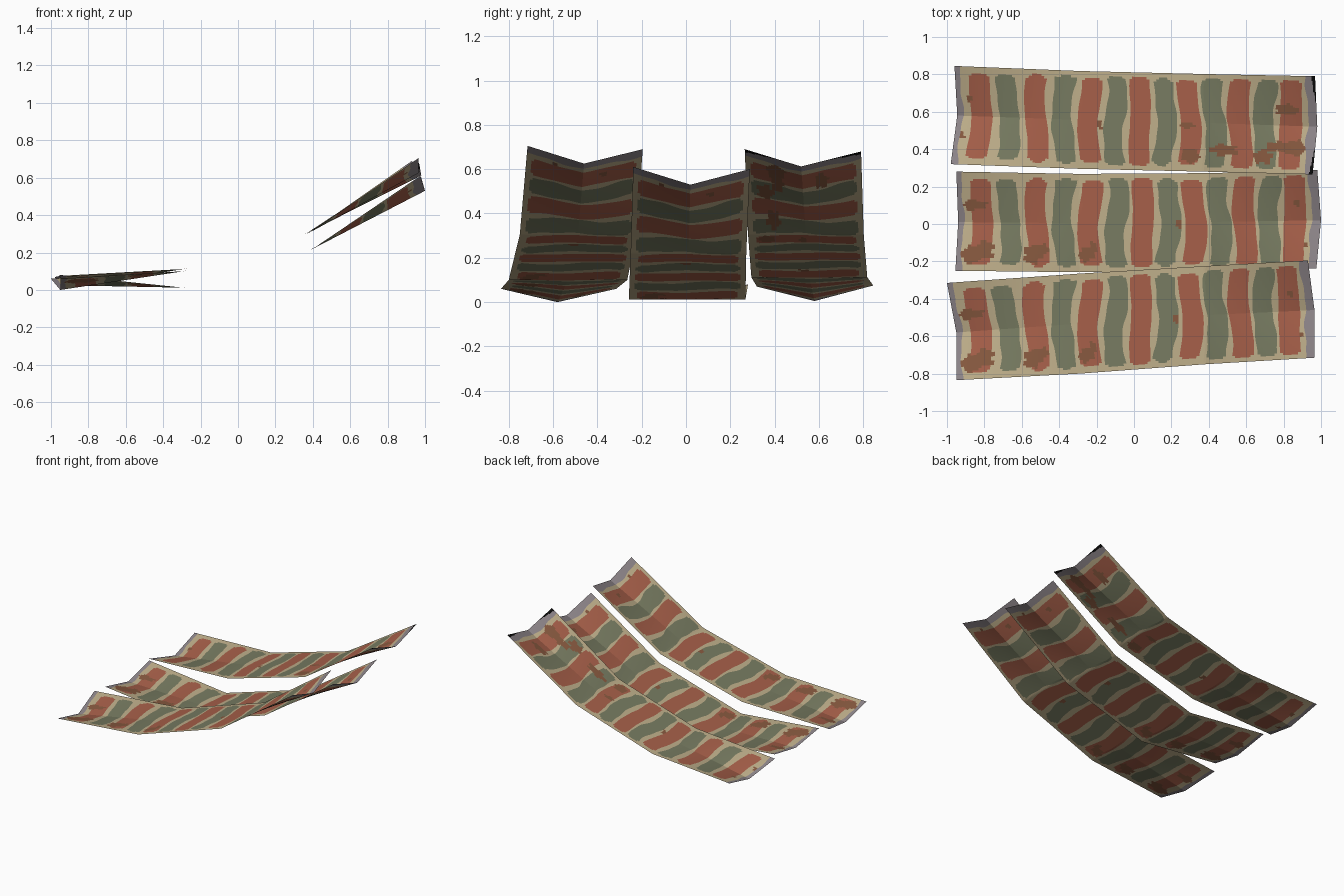
import bpy
import math
import random
from mathutils import Vector

cube = bpy.data.objects.get("Cube")
if cube:
    bpy.data.objects.remove(cube)


# Flat colours
def channel(value):
    c = value / 255
    return c / 12.92 if c <= 0.04045 else ((c + 0.055) / 1.055) ** 2.4


def make_material(name, hex_code):
    rgb = [channel(byte) for byte in bytes.fromhex(hex_code)]
    mat = bpy.data.materials.new(name)
    mat.use_nodes = True
    mat.diffuse_color = (*rgb, 1)
    shader = mat.node_tree.nodes["Principled BSDF"]
    shader.inputs["Base Color"].default_value = (*rgb, 1)
    shader.inputs["Roughness"].default_value = 0.9
    return mat


COLOURS = {
    "tan_cloth": "BEAE8A",
    "red_stripe": "A65F49",
    "green_stripe": "777B61",
    "brown_stain": "87593F",
    "grey_hem": "8E868A",
    "black_corner": "0A0A0A",
}
MATERIALS = [make_material(name, code) for name, code in COLOURS.items()]
TAN, RED, GREEN, BROWN, GREY, BLACK = range(len(MATERIALS))

# Stripe layout along the cloth, alternating red and green
START, END = -0.95, 0.97
BENDS = [START, -0.29, 0.39, END]
CENTRES = [-0.82, -0.67, -0.52, -0.375, -0.235, -0.095, 0.04,
           0.178, 0.312, 0.447, 0.58, 0.71, 0.84]
ROWS = 44


def build_bands():
    """Bands of cloth: colour, columns and the two wavy edges of each."""
    rng = random.Random(7)

    def edge(base, sway, index, wobble):
        a, b = rng.uniform(0, 6), rng.uniform(0, 6)
        return lambda v: (base + sway * math.sin(6.5 * v - 1.2 + 0.8 * index)
                          + wobble * math.sin(11 * v + a)
                          + 0.5 * wobble * math.sin(23 * v + b))

    edges = [lambda v: START, edge(START + 0.03, 0, 0, 0.006)]
    for i, centre in enumerate(CENTRES):
        half = 0.056 if i % 2 == 0 else 0.053
        sway = 0.004 if i in (0, 6, 12) else 0.014
        wobble = 0.002 if i % 2 == 0 else 0.005
        edges.append(edge(centre - half, sway, i, wobble))
        edges.append(edge(centre + half, sway, i, wobble))
    edges += [edge(END - 0.047, 0, 0, 0.006), lambda v: END]

    bands = []
    for i in range(len(edges) - 1):
        if i in (0, len(edges) - 2):
            colour, columns = GREY, 8
        elif i % 2:
            colour, columns = TAN, 3
        else:
            colour, columns = (RED if i % 4 == 2 else GREEN), 7
        margin = rng.uniform(0.035, 0.065)
        bands.append((colour, columns, edges[i], edges[i + 1], margin))
    return bands


BANDS = build_bands()


def surface_point(rows, s, v):
    """Point on the folded strip, at length s and fraction v across."""
    k = 0 if s < BENDS[1] else 1 if s < BENDS[2] else 2
    t = (s - BENDS[k]) / (BENDS[k + 1] - BENDS[k])

    def across(row):
        low, middle, high = (Vector(p) for p in row)
        if v < 0.5:
            return low.lerp(middle, v * 2)
        return middle.lerp(high, v * 2 - 1)

    return across(rows[k]).lerp(across(rows[k + 1]), t)


def cell_colour(colour, t, s, v, margin, stains, torn):
    """Colour of one small face from its place on the cloth."""
    if colour == GREY:
        corner = max(0, abs(v - 0.5) - 0.2) / 0.3
        return BLACK if torn and END - s < 0.02 * corner else GREY
    for cs, cv, rs, rv in stains:
        ragged = 1 + 0.18 * math.sin(5 * math.atan2((v - cv) / rv, (s - cs) / rs) + cs * 9)
        if math.hypot((s - cs) / rs, (v - cv) / rv) < ragged:
            return BROWN
    inset = margin + 0.05 * abs(2 * t - 1) ** 4
    return colour if inset < v < 1 - inset else TAN


def build_strip(name, rows, stains, torn=False):
    verts, faces, colours = [], [], []
    cells = [(band, c) for band in BANDS for c in range(band[1])]
    for line in range(len(cells) + 1):
        band, c = cells[line] if line < len(cells) else (BANDS[-1], BANDS[-1][1])
        for r in range(ROWS + 1):
            v = r / ROWS
            a, b = band[2](v), band[3](v)
            verts.append(surface_point(rows, a + (b - a) * c / band[1], v))
    for line, (band, c) in enumerate(cells):
        colour, columns, left, right, margin = band
        t = (c + 0.5) / columns
        for r in range(ROWS):
            v = (r + 0.5) / ROWS
            s = left(v) + (right(v) - left(v)) * t
            i = line * (ROWS + 1) + r
            faces.append((i, i + ROWS + 1, i + ROWS + 2, i + 1))
            colours.append(cell_colour(colour, t, s, v, margin, stains, torn))
    mesh = bpy.data.meshes.new(name)
    mesh.from_pydata(verts, [], faces)
    for mat in MATERIALS:
        mesh.materials.append(mat)
    mesh.polygons.foreach_set("material_index", colours)
    mesh.update()
    obj = bpy.data.objects.new(name, mesh)
    bpy.context.collection.objects.link(obj)


def level_row(x, z, low, high):
    return [(x, low, z), (x, (low + high) / 2, z), (x, high, z)]


# Stains: length, fraction across, and the two radii
SHARED_STAINS = [(-0.86, 0.67, 0.07, 0.05), (-0.87, 0.17, 0.05, 0.09),
                 (-0.80, 0.22, 0.05, 0.09), (-0.54, 0.17, 0.05, 0.09),
                 (-0.49, 0.23, 0.03, 0.06), (-0.25, 0.18, 0.04, 0.07),
                 (-0.22, 0.25, 0.02, 0.06), (0.23, 0.48, 0.015, 0.05),
                 (0.85, 0.68, 0.015, 0.03), (0.9, 0.25, 0.015, 0.03)]
BACK_STAINS = [(-0.88, 0.68, 0.018, 0.03), (-0.92, 0.3, 0.025, 0.04),
               (-0.18, 0.45, 0.015, 0.05), (0.3, 0.47, 0.04, 0.03),
               (0.32, 0.16, 0.05, 0.07), (0.5, 0.23, 0.07, 0.06),
               (0.7, 0.17, 0.05, 0.07), (0.82, 0.66, 0.06, 0.05),
               (0.87, 0.27, 0.05, 0.08), (0.78, 0.28, 0.06, 0.05)]

# Three folded strips, each with V-shaped ends
build_strip("front_strip", [
    [(-0.95, -0.835, 0.06), (-0.95, -0.58, 0), (-1, -0.315, 0.06)],
    level_row(-0.29, 0.1, -0.80, -0.265),
    level_row(0.38, 0.305, -0.75, -0.225),
    [(0.965, -0.715, 0.705), (0.965, -0.46, 0.625), (0.93, -0.195, 0.69)],
], SHARED_STAINS)

build_strip("middle_strip", [
    [(-0.955, -0.25, 0.08), (-0.94, 0.01, 0.025), (-0.95, 0.28, 0.08)],
    level_row(-0.29, 0.012, -0.258, 0.268),
    level_row(0.4, 0.22, -0.25, 0.272),
    [(0.975, -0.238, 0.61), (1, 0.02, 0.53), (0.98, 0.288, 0.6)],
], SHARED_STAINS)

build_strip("back_strip", [
    [(-0.98, 0.32, 0.07), (-0.945, 0.58, 0.005), (-0.96, 0.845, 0.075)],
    level_row(-0.29, 0.112, 0.295, 0.818),
    level_row(0.37, 0.305, 0.28, 0.802),
    [(0.955, 0.265, 0.69), (0.98, 0.52, 0.612), (0.968, 0.79, 0.68)],
], BACK_STAINS, torn=True)
